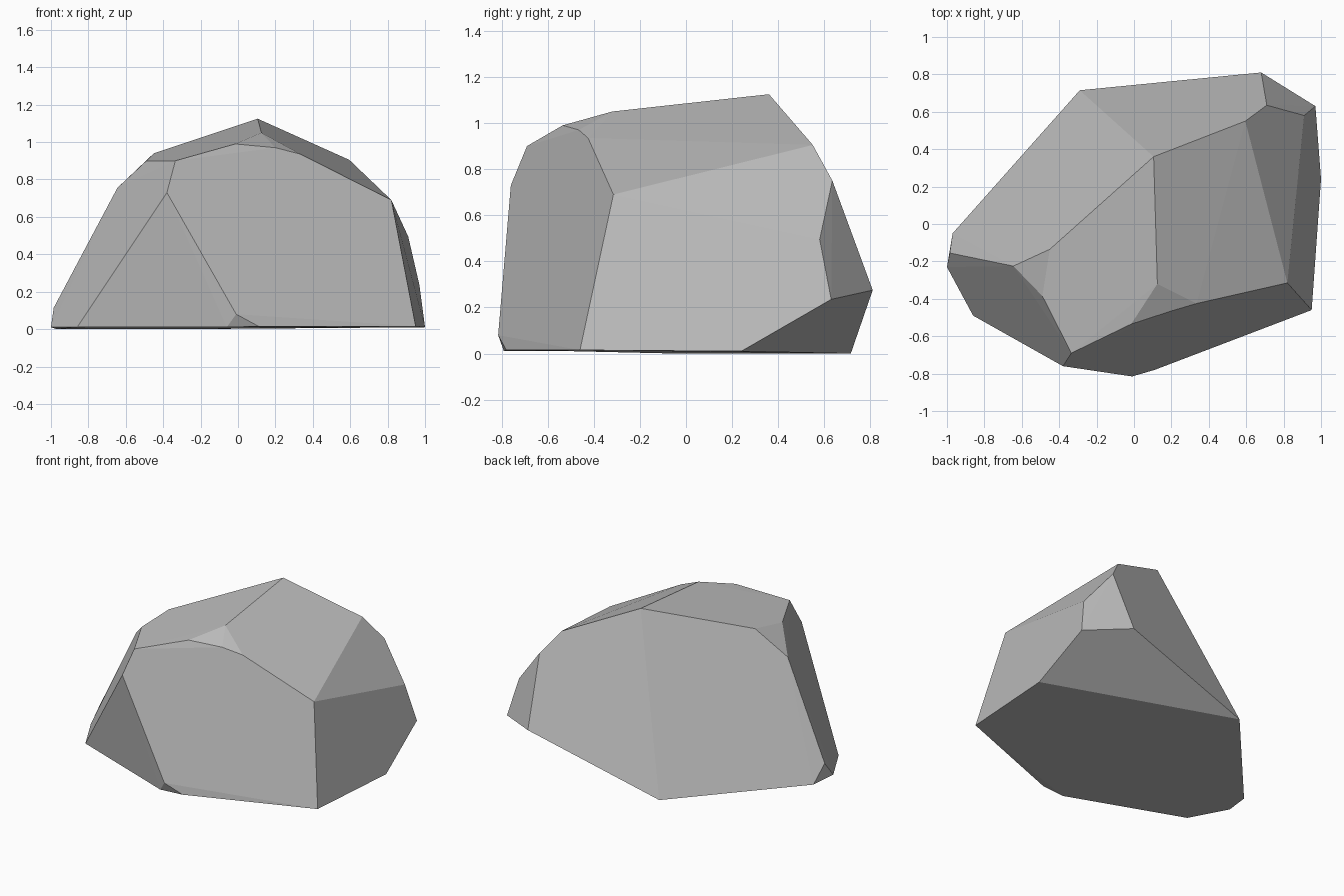
import bpy
import bmesh
import math

# Remove the default cube only
default_cube = bpy.data.objects.get("Cube")
if default_cube:
    bpy.data.objects.remove(default_cube, do_unlink=True)


def make_material(name, colour):
    material = bpy.data.materials.new(name)
    material.use_nodes = True
    material.diffuse_color = colour
    shader = next(n for n in material.node_tree.nodes if n.type == 'BSDF_PRINCIPLED')
    shader.inputs["Base Color"].default_value = colour
    shader.inputs["Roughness"].default_value = 0.9
    return material


def make_boulder(name, corners, material, flat_angle):
    """Wrap the corners in a convex skin and merge nearly coplanar facets."""
    bm = bmesh.new()
    for corner in corners:
        bm.verts.new(corner)
    hull = bmesh.ops.convex_hull(bm, input=bm.verts[:], use_existing_faces=False)
    loose = {v for key in ("geom_interior", "geom_unused") for v in hull[key]
             if isinstance(v, bmesh.types.BMVert)}
    bmesh.ops.delete(bm, geom=list(loose), context='VERTS')
    bmesh.ops.dissolve_limit(bm, angle_limit=math.radians(flat_angle),
                             verts=bm.verts[:], edges=bm.edges[:])
    bmesh.ops.recalc_face_normals(bm, faces=bm.faces[:])
    for face in bm.faces:
        face.smooth = False
    mesh = bpy.data.meshes.new(name)
    bm.to_mesh(mesh)
    bm.free()
    mesh.materials.append(material)
    boulder = bpy.data.objects.new(name, mesh)
    bpy.context.scene.collection.objects.link(boulder)
    return boulder


# Footprint resting on the ground
footprint = [
    (-.97, -.05, 0), (-1, -.23, .01), (-.86, -.49, .01), (-.06, -.79, .01),
    (.11, -.78, .015), (.95, -.46, .015), (1, .24, .01), (-.29, .715, 0),
]

# Low chips and the undercut at the back
lower_chips = [
    (-.985, -.155, .115), (-.01, -.815, .08), (.97, .63, .235), (.68, .81, .275),
]

# Shoulder where the sides turn towards the top
shoulder = [
    (-.645, -.225, .755), (-.38, -.76, .73), (.82, -.315, .69),
    (.91, .58, .495), (.71, .635, .75),
]

# Crown facets and the peak
crown = [
    (-.45, -.135, .94), (-.49, -.385, .9), (-.335, -.69, .9),
    (-.015, -.535, .99), (.2, -.465, .97), (.335, -.425, .935),
    (.125, -.32, 1.05), (.595, .55, .905), (.105, .36, 1.125),
]

stone_grey = make_material("stone_grey", (0.5, 0.5, 0.5, 1))
make_boulder("boulder", footprint + lower_chips + shoulder + crown, stone_grey, 1.5)
